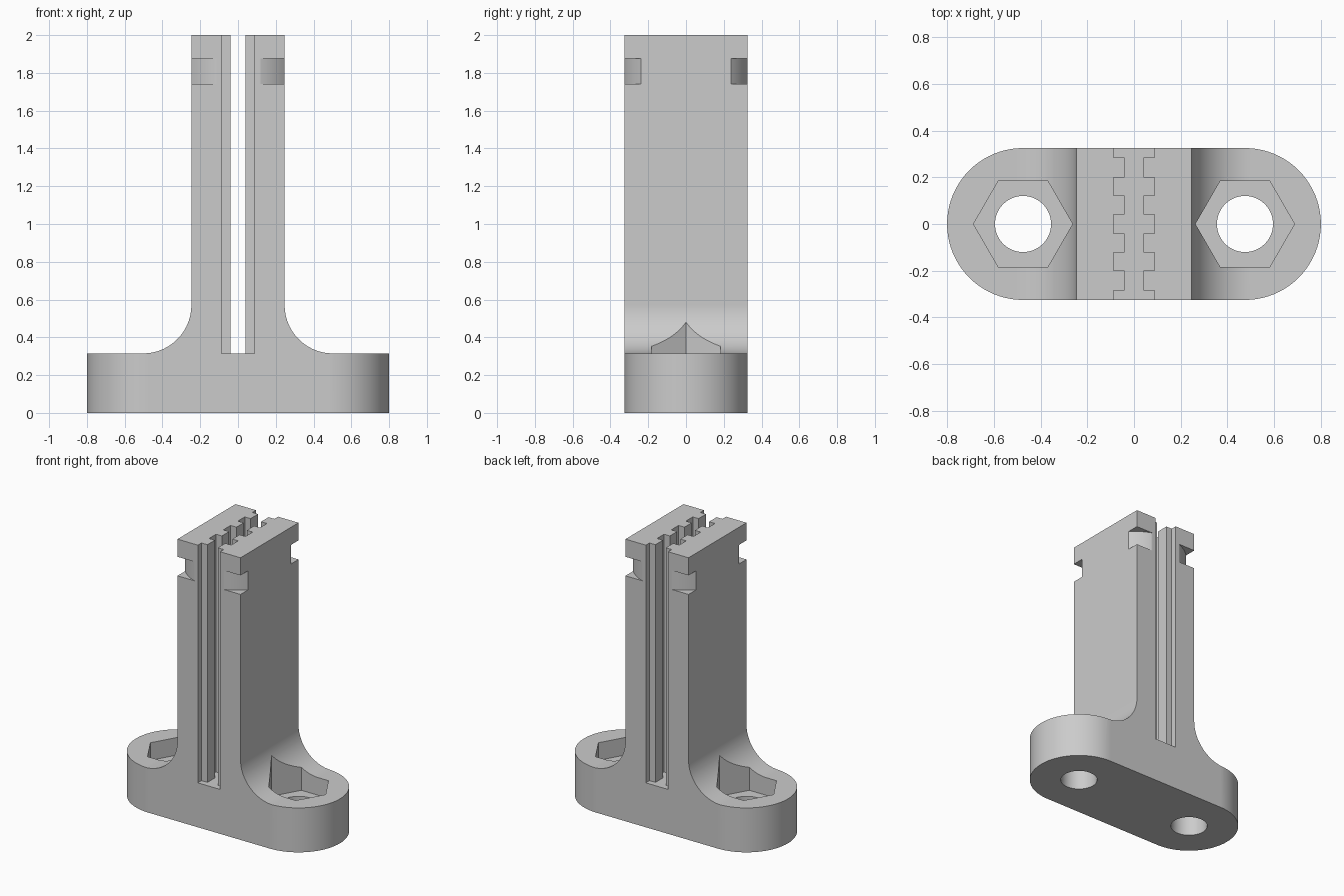
import bpy
import bmesh
from math import sin, cos, pi, radians
from mathutils import Matrix

if "Cube" in bpy.data.objects:
    bpy.data.objects.remove(bpy.data.objects["Cube"], do_unlink=True)

HALF_DEPTH = 0.325     # also the radius of the rounded ends
BOLT_X = 0.475
BASE_TOP = 0.315
COLUMN_X = 0.247
FILLET = 0.255

grey = bpy.data.materials.new("plain_grey")
grey.use_nodes = True
colour = (0.6, 0.6, 0.6, 1)
grey.diffuse_color = colour
grey.node_tree.nodes["Principled BSDF"].inputs["Base Color"].default_value = colour


def arc(cx, cy, r, start, end, steps):
    angles = [radians(start + (end - start) * i / steps) for i in range(steps + 1)]
    return [(cx + r * cos(a), cy + r * sin(a)) for a in angles]


def prism(name, points, low, high, upright=False):
    """Extrude an outline along z, or along y when the outline is upright (x, z)."""
    bm = bmesh.new()
    face = bm.faces.new([bm.verts.new((u, v, low)) for u, v in points])
    out = bmesh.ops.extrude_face_region(bm, geom=[face])
    new = [g for g in out["geom"] if isinstance(g, bmesh.types.BMVert)]
    bmesh.ops.translate(bm, verts=new, vec=(0, 0, high - low))
    if upright:
        bm.transform(Matrix.Rotation(pi / 2, 4, "X"))
    bmesh.ops.recalc_face_normals(bm, faces=bm.faces)
    mesh = bpy.data.meshes.new(name)
    bm.to_mesh(mesh)
    bm.free()
    mesh.materials.append(grey)
    obj = bpy.data.objects.new(name, mesh)
    bpy.context.collection.objects.link(obj)
    return obj


def combine(target, cutter, operation="DIFFERENCE"):
    """Apply a boolean and remove the helper."""
    mod = target.modifiers.new("cut", "BOOLEAN")
    mod.object, mod.operation, mod.solver = cutter, operation, "EXACT"
    bpy.context.view_layer.objects.active = target
    bpy.ops.object.modifier_apply(modifier=mod.name)
    bpy.data.objects.remove(cutter, do_unlink=True)


# Column and base silhouette with filleted shoulders
right = [(1, -0.1), (1, BASE_TOP)]
right += arc(COLUMN_X + FILLET, BASE_TOP + FILLET, FILLET, 270, 180, 24)
right += [(COLUMN_X, 2)]
left = [(-x, z) for x, z in reversed(right)]
bracket = prism("slotted_bracket", right + left, -0.5, 0.5, upright=True)

# Trim to the round-ended plan
plan = arc(BOLT_X, 0, HALF_DEPTH, -90, 90, 40) + arc(-BOLT_X, 0, HALF_DEPTH, 90, 270, 40)
combine(bracket, prism("plan_trim", plan, 0, 2.2), "INTERSECT")

# Toothed slot down the middle of the column
steps = [-0.4, -0.284, -0.2, -0.122, -0.041, 0.041, 0.122, 0.2, 0.284, 0.4]
side = []
for i, (a, b) in enumerate(zip(steps, steps[1:])):
    x = 0.041 if i % 2 else 0.087
    side += [(x, a), (x, b)]
slot = side + [(-x, y) for x, y in reversed(side)]
combine(bracket, prism("slot_cutter", slot, BASE_TOP, 2.2))

# Round tie groove that notches the four column corners
groove = prism("groove_cutter", arc(0, 0, 0.6, 45, 315, 3), 1.74, 1.875)
combine(groove, prism("groove_core", arc(0, 0, 0.344, 0, 357, 119), 1.5, 2.1))
combine(bracket, groove)

# Bolt holes with hexagonal nut pockets
for sx in (-1, 1):
    x = sx * BOLT_X
    combine(bracket, prism("nut_cutter", arc(x, 0, 0.212, 0, 300, 5), 0.19, 1))
    combine(bracket, prism("bolt_cutter", arc(x, 0, 0.12, 0, 354, 59), -0.2, 0.6))

# Smooth curves, crisp edges
bpy.ops.object.select_all(action="DESELECT")
bracket.select_set(True)
bpy.context.view_layer.objects.active = bracket
bpy.ops.object.shade_smooth_by_angle(angle=radians(25))
weighted = bracket.modifiers.new("flat_face_normals", "WEIGHTED_NORMAL")
weighted.keep_sharp = True
